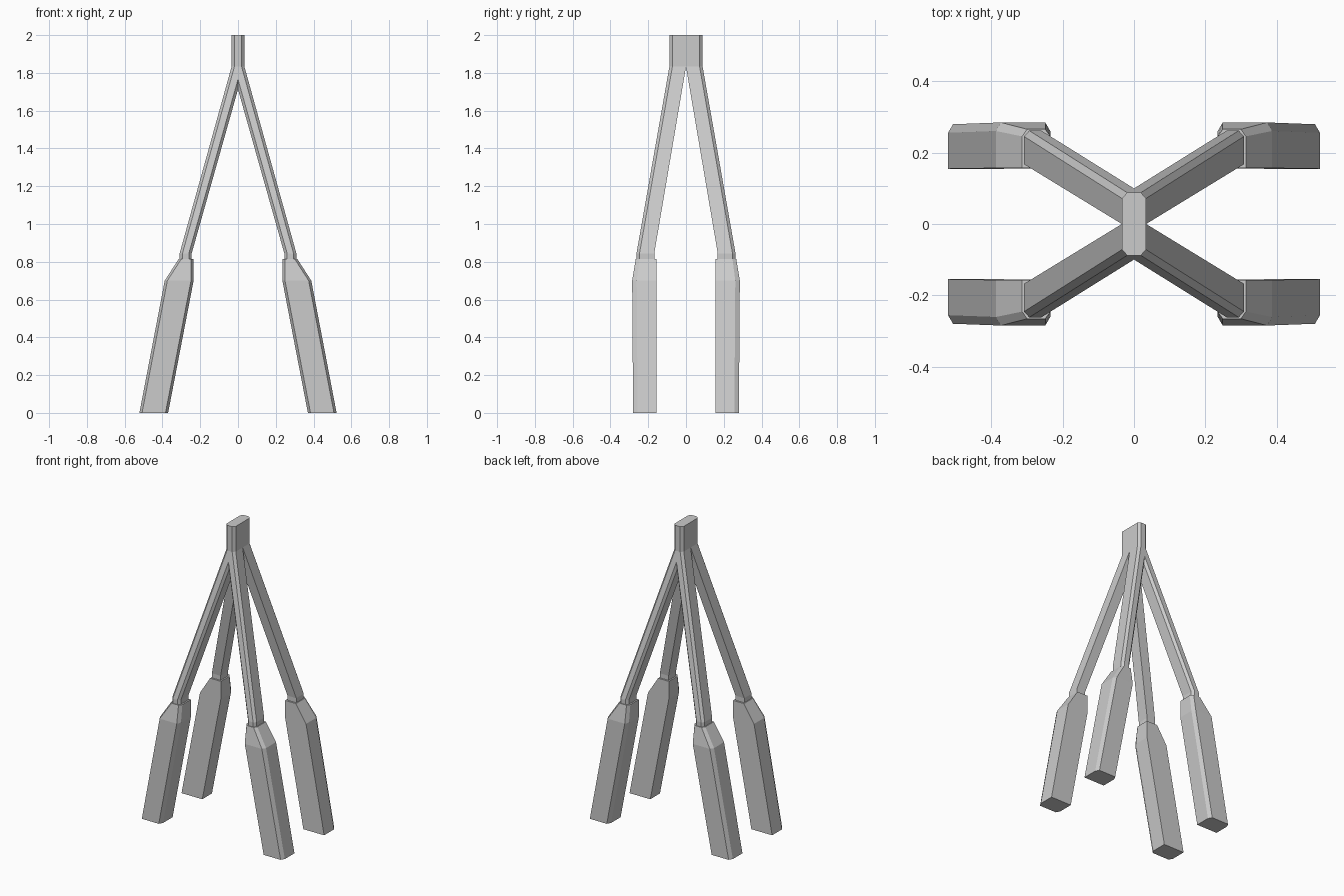
import bpy
import bmesh

if "Cube" in bpy.data.objects:
    bpy.data.objects.remove(bpy.data.objects["Cube"])


def loft(name, rings):
    """Skin a stack of rings of (x, y, z) points and cap both ends."""
    bm = bmesh.new()
    loops = [[bm.verts.new(p) for p in ring] for ring in rings]
    n = len(loops[0])
    for a, b in zip(loops, loops[1:]):
        for i in range(n):
            j = (i + 1) % n
            bm.faces.new((a[i], a[j], b[j], b[i]))
    bm.faces.new(loops[0])
    bm.faces.new(loops[-1])
    bmesh.ops.recalc_face_normals(bm, faces=bm.faces)
    mesh = bpy.data.meshes.new(name)
    bm.to_mesh(mesh)
    bm.free()
    obj = bpy.data.objects.new(name, mesh)
    bpy.context.collection.objects.link(obj)
    return obj


def section(x0, x1, y0, y1, z, cx=0.015, cy=0.016):
    """Rectangle with its two outer (+y) corners chamfered."""
    return [(x0, y0, z), (x1, y0, z), (x1, y1 - cy, z),
            (x1 - cx, y1, z), (x0 + cx, y1, z), (x0, y1 - cy, z)]


def mirror_four(obj):
    mod = obj.modifiers.new("Mirror", 'MIRROR')
    mod.use_axis = (True, True, False)
    mod.use_mirror_merge = False


# Top block: eight-sided post
def octagon(z):
    half = section(-0.034, 0.034, 0, 0.088, z)[1:]
    upper = half[1:]
    return upper + [(-x, -y, z) for x, y, z in upper]


loft("top_block", [octagon(1.833), octagon(2.0)])

# Four slanted struts with a short upright end
strut = loft("upper_struts", [
    section(0.245, 0.309, 0.168, 0.262, 0.80),
    section(0.245, 0.309, 0.168, 0.262, 0.845),
    section(-0.034, 0.034, 0.0, 0.088, 1.833),
])
mirror_four(strut)

# Four thick lower legs, tapered at the shoulder
leg = loft("lower_legs", [
    section(0.37, 0.522, 0.155, 0.28, 0.0, 0.014, 0.024),
    section(0.235, 0.388, 0.157, 0.285, 0.70, 0.014, 0.024),
    section(0.235, 0.314, 0.157, 0.266, 0.815, 0.014, 0.02),
])
mirror_four(leg)
